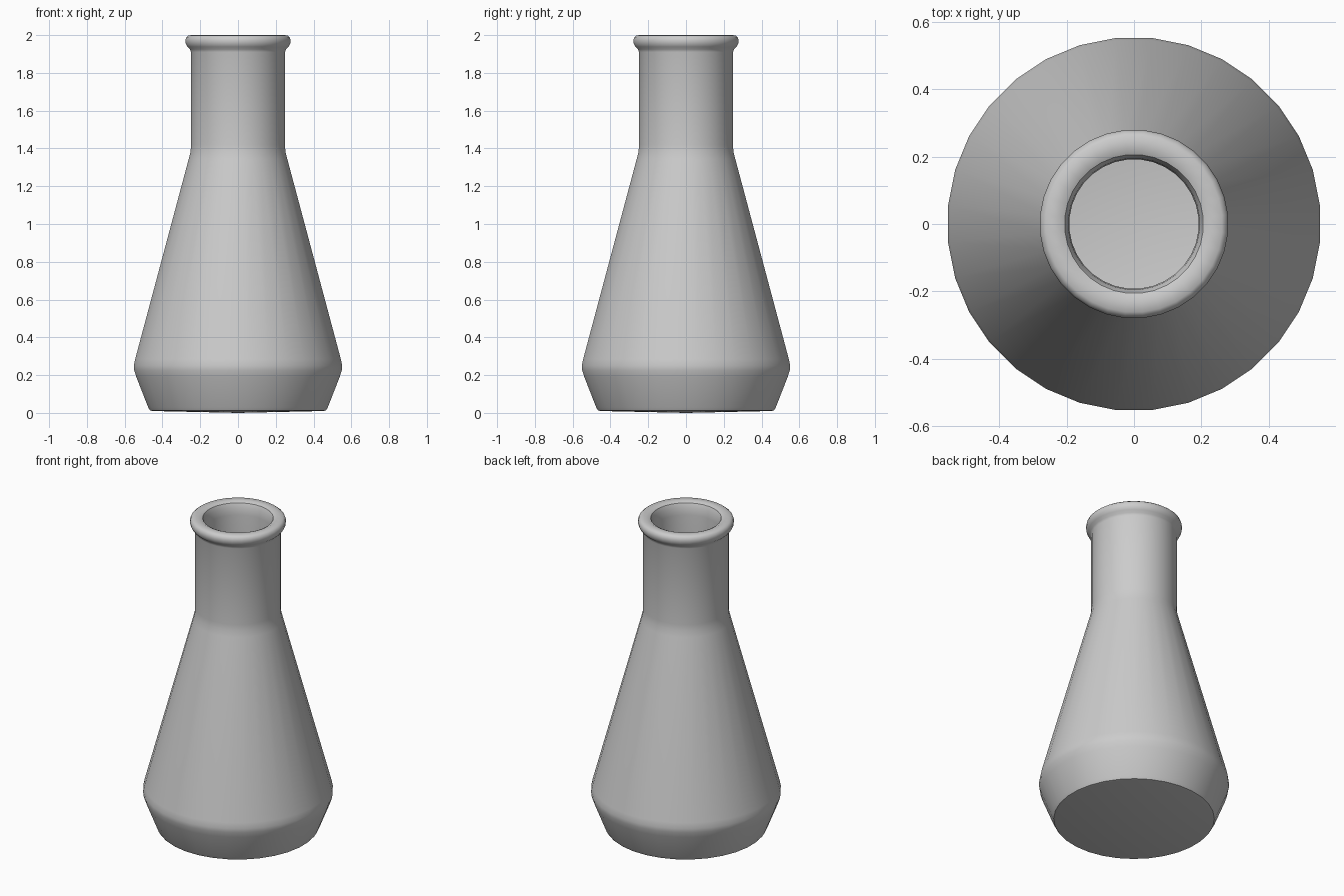
import bpy, bmesh, math
from mathutils import Vector, Matrix

if "Cube" in bpy.data.objects:
    bpy.data.objects.remove(bpy.data.objects["Cube"])

SIDES = 32

# Outer wall (radius, height), from base centre up to the lip
outer = [(0, 0.0), (0.455, 0.01), (0.468, 0.013), (0.478, 0.03),
         (0.541, 0.19), (0.552, 0.225), (0.554, 0.25), (0.547, 0.285),
         (0.262, 1.345), (0.252, 1.385), (0.25, 1.42), (0.25, 1.91)]

# Rolled lip
lip = [(0.255, 1.925), (0.269, 1.938), (0.278, 1.955), (0.28, 1.973),
       (0.275, 1.989), (0.262, 1.999), (0.225, 2.0),
       (0.206, 1.991), (0.195, 1.965)]

# Hollow interior, from the mouth down to the floor
inner = [(0.192, 1.92), (0.192, 1.39), (0.2, 1.34), (0.492, 0.28),
         (0.494, 0.235), (0.43, 0.075), (0.4, 0.06), (0, 0.06)]


def lathe(name, profile):
    """Revolve a profile around z into a smooth closed body."""
    bm = bmesh.new()
    turn = Matrix.Rotation(math.pi / SIDES, 3, 'Z')
    verts = [bm.verts.new(turn @ Vector((r, 0, z))) for r, z in profile]
    edges = [bm.edges.new(pair) for pair in zip(verts, verts[1:])]
    bmesh.ops.spin(bm, geom=verts + edges, axis=(0, 0, 1), cent=(0, 0, 0),
                   angle=2 * math.pi, steps=SIDES)
    bmesh.ops.remove_doubles(bm, verts=bm.verts, dist=0.0005)
    bmesh.ops.recalc_face_normals(bm, faces=bm.faces)
    mesh = bpy.data.meshes.new(name)
    bm.to_mesh(mesh)
    bm.free()
    obj = bpy.data.objects.new(name, mesh)
    bpy.context.collection.objects.link(obj)
    bpy.ops.object.select_all(action='DESELECT')
    obj.select_set(True)
    bpy.context.view_layer.objects.active = obj
    bpy.ops.object.shade_smooth_by_angle(angle=math.radians(40))
    return obj


# Conical flask
lathe("flask", outer + lip + inner)
